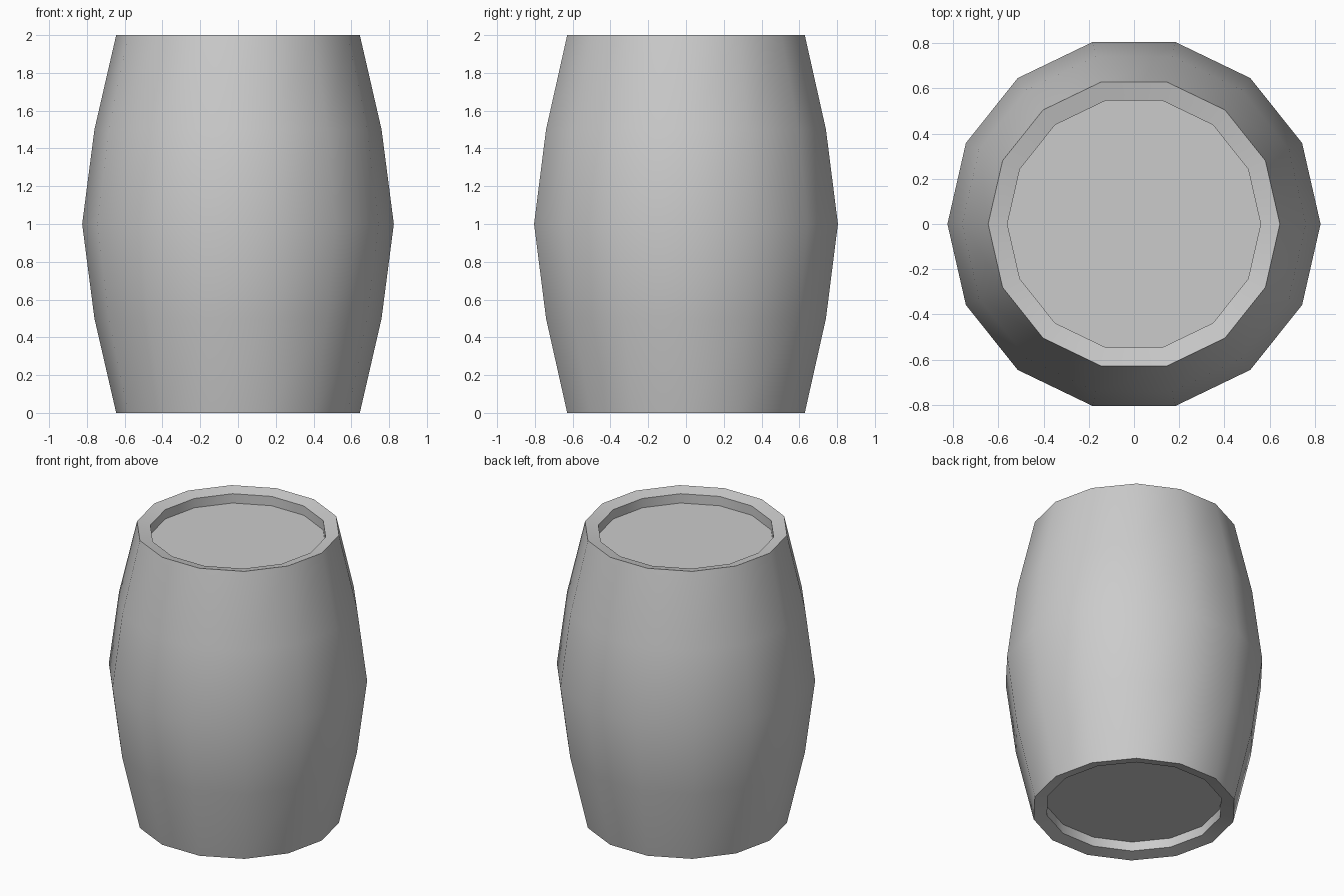
import bpy
import bmesh
import math

cube = bpy.data.objects.get("Cube")
if cube:
    bpy.data.objects.remove(cube, do_unlink=True)

SIDES = 14

# Single grey material
grey = bpy.data.materials.new("plain grey")
grey.use_nodes = True
colour = (0.6, 0.6, 0.6, 1)
grey.diffuse_color = colour
grey.node_tree.nodes["Principled BSDF"].inputs["Base Color"].default_value = colour

# Half profile (radius, height above the middle): belly, rim, recessed lid
upper = [(0.76, 0.5), (0.645, 1.0), (0.56, 0.98), (0.56, 0.915)]
profile = [(r, 1 - h) for r, h in reversed(upper)] + [(0.825, 1)]
profile += [(r, 1 + h) for r, h in upper]

# Revolve the profile into rings and bridge them
bm = bmesh.new()
rings = []
for r, z in profile:
    angles = [math.tau * i / SIDES for i in range(SIDES)]
    rings.append([bm.verts.new((r * math.cos(a), r * math.sin(a), z)) for a in angles])
for low, high in zip(rings, rings[1:]):
    for i in range(SIDES):
        j = (i + 1) % SIDES
        bm.faces.new((low[i], low[j], high[j], high[i]))

# Recessed lids at both ends
bm.faces.new(rings[-1])
bm.faces.new(reversed(rings[0]))
bmesh.ops.recalc_face_normals(bm, faces=bm.faces)

mesh = bpy.data.meshes.new("barrel_body")
bm.to_mesh(mesh)
bm.free()
mesh.materials.append(grey)
barrel = bpy.data.objects.new("barrel_body", mesh)
bpy.context.collection.objects.link(barrel)

# Smooth staves, crisp rims
bpy.ops.object.select_all(action='DESELECT')
barrel.select_set(True)
bpy.context.view_layer.objects.active = barrel
bpy.ops.object.shade_smooth_by_angle(angle=math.radians(30))
